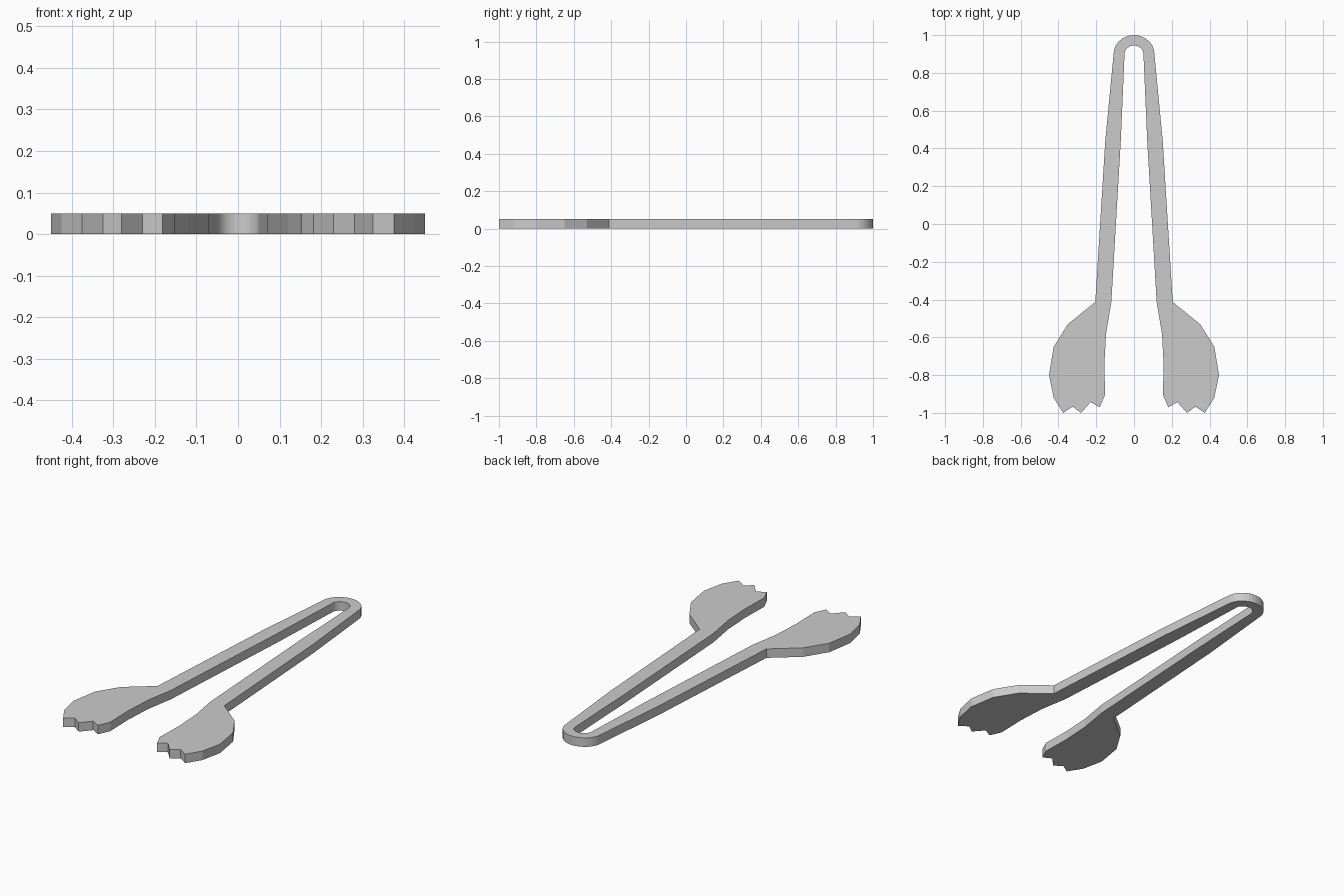
import bpy, bmesh
from math import sin, cos, pi

if "Cube" in bpy.data.objects:
    bpy.data.objects.remove(bpy.data.objects["Cube"])

THICK = 0.05

def arc(rx, ry, cy, steps=8):
    # quarter ellipse from the top centre down to the right side
    return [(rx * sin(i * pi / 2 / steps), cy + ry * cos(i * pi / 2 / steps))
            for i in range(steps + 1)]

def mirrored(half):
    return [(-x, y) for x, y in half]

# right half: outer bend, outer arm edge, scalloped claw, inner arm edge, inner bend
outer = arc(0.108, 0.10, 0.90) + [(0.152, 0.44), (0.205, -0.413)]
claw = [(0.35, -0.53), (0.425, -0.65), (0.45, -0.80), (0.425, -0.92),
        (0.375, -1.0), (0.325, -0.967), (0.28, -1.0), (0.23, -0.943),
        (0.182, -0.97), (0.153, -0.905), (0.157, -0.745), (0.148, -0.58)]
inner = [(0.12, -0.413), (0.07, 0.44)] + arc(0.05, 0.045, 0.90)[::-1]
right = outer + claw + inner

# full outline: right half, then the mirrored half without the shared centre points
outline = right + mirrored(right[1:-1])[::-1]

# flat tongs plate extruded upward
bm = bmesh.new()
face = bm.faces.new([bm.verts.new((x, y, 0)) for x, y in outline])
top = bmesh.ops.extrude_face_region(bm, geom=[face], use_keep_orig=True)
bmesh.ops.translate(bm, vec=(0, 0, THICK),
                    verts=[v for v in top["geom"] if isinstance(v, bmesh.types.BMVert)])
bmesh.ops.recalc_face_normals(bm, faces=bm.faces)
mesh = bpy.data.meshes.new("salad_tongs")
bm.to_mesh(mesh)
bm.free()
tongs = bpy.data.objects.new("salad_tongs", mesh)
bpy.context.collection.objects.link(tongs)
